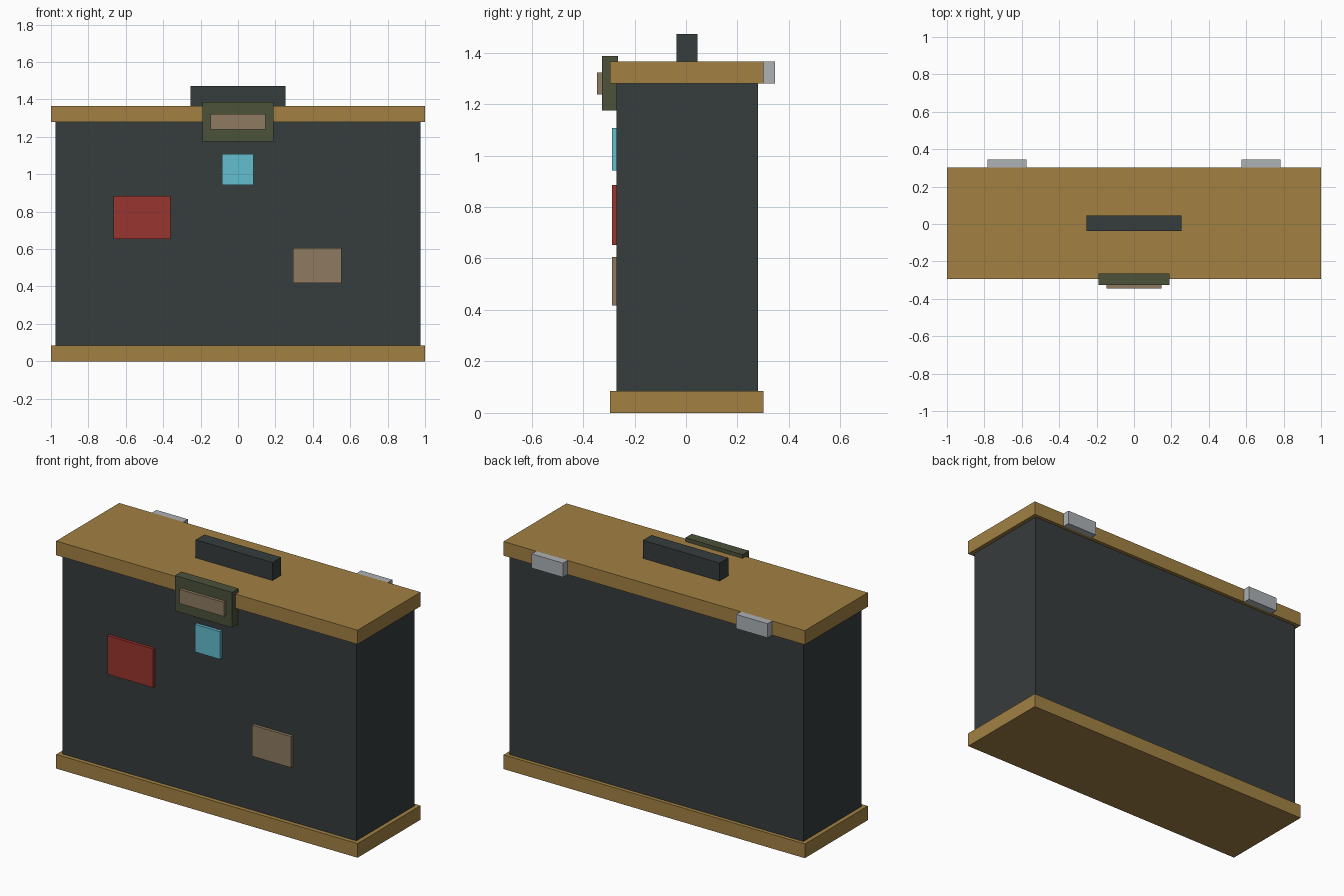
import bpy
import bmesh
from mathutils import Vector

cube = bpy.data.objects.get("Cube")
if cube:
    bpy.data.objects.remove(cube, do_unlink=True)


def material(name, hex_code):
    """Flat material from an sRGB hex code, stored as linear values."""
    channels = [int(hex_code[i:i + 2], 16) / 255 for i in (0, 2, 4)]
    linear = [c / 12.92 if c <= 0.04045 else ((c + 0.055) / 1.055) ** 2.4
              for c in channels]
    mat = bpy.data.materials.new(name)
    mat.use_nodes = True
    mat.diffuse_color = (*linear, 1)
    bsdf = next(n for n in mat.node_tree.nodes if n.type == "BSDF_PRINCIPLED")
    bsdf.inputs["Base Color"].default_value = (*linear, 1)
    bsdf.inputs["Roughness"].default_value = 0.8
    return mat


def box(name, mat, x, y, z):
    """Box spanning the given (low, high) range on each axis."""
    low, high = (Vector(corner) for corner in zip(x, y, z))
    bm = bmesh.new()
    bmesh.ops.create_cube(bm, size=1)
    bmesh.ops.scale(bm, vec=high - low, verts=bm.verts)
    mesh = bpy.data.meshes.new(name)
    bm.to_mesh(mesh)
    bm.free()
    mesh.materials.append(mat)
    obj = bpy.data.objects.new(name, mesh)
    obj.location = (low + high) / 2
    bpy.context.collection.objects.link(obj)
    return obj


charcoal = material("charcoal", "363C3D")
brass = material("brass brown", "A28144")
olive = material("olive green", "4C523B")
tan = material("tan", "8E7B61")
red = material("red", "99352F")
cyan = material("cyan", "63BDCF")
steel = material("light steel", "AEB2B5")

# Case body with overhanging base and lid
box("case_body", charcoal, (-0.975, 0.975), (-0.27, 0.28), (0.04, 1.32))
trim_depth = (-0.295, 0.302)
box("base_trim", brass, (-1, 1), trim_depth, (0, 0.085))
box("lid", brass, (-1, 1), trim_depth, (1.28, 1.365))

# Carrying handle
box("handle", charcoal, (-0.255, 0.255), (-0.037, 0.045), (1.34, 1.473))

# Front latch and its plate
box("latch", olive, (-0.19, 0.19), (-0.327, -0.265), (1.175, 1.387))
box("latch_plate", tan, (-0.148, 0.148), (-0.345, -0.32), (1.238, 1.323))

# Stickers on the front panel
sticker_depth = (-0.288, -0.265)
box("cyan_sticker", cyan, (-0.085, 0.083), sticker_depth, (0.942, 1.108))
box("red_sticker", red, (-0.665, -0.362), sticker_depth, (0.653, 0.885))
box("tan_sticker", tan, (0.294, 0.553), sticker_depth, (0.418, 0.605))

# Pair of hinges on the back of the lid
for side, sign in (("left", 1), ("right", -1)):
    x = sorted((sign * 0.575, sign * 0.783))
    box(side + "_hinge", steel, x, (0.3, 0.345), (1.28, 1.365))
